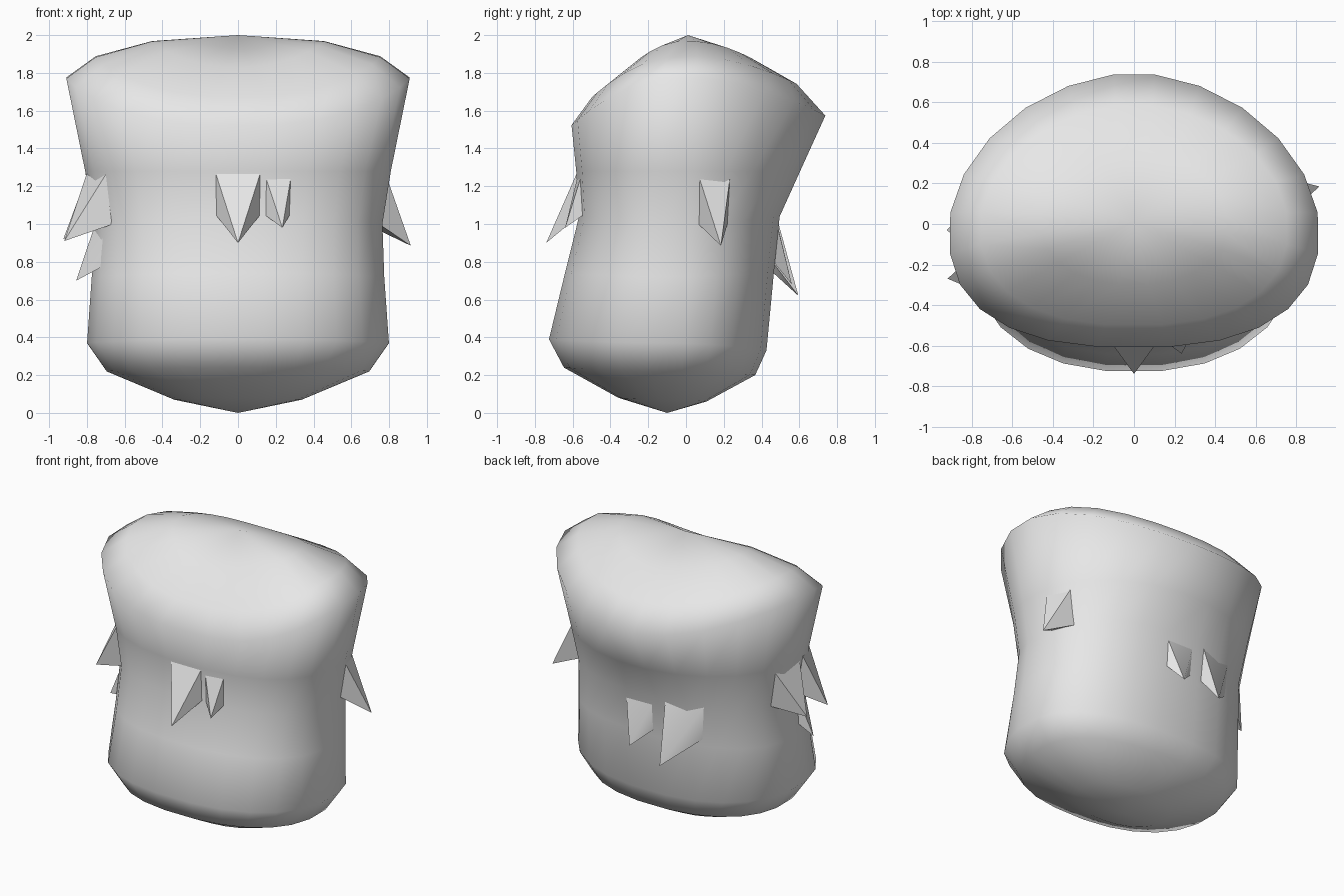
import bpy, bmesh
from math import cos, sin, pi, radians, copysign
from mathutils import Vector
from mathutils.bvhtree import BVHTree

old = bpy.data.objects.get("Cube")
if old:
    bpy.data.objects.remove(old, do_unlink=True)

GREY = (0.8, 0.8, 0.8, 1.0)
grey = bpy.data.materials.new("plain grey")
grey.use_nodes = True
grey.diffuse_color = GREY
grey.node_tree.nodes["Principled BSDF"].inputs["Base Color"].default_value = GREY

SIDES = 24


def power(value, n):
    return copysign(abs(value) ** (2 / n), value)


def ring(bm, width, front, back, mid, n_front, n_back, z_front, z_side, z_back):
    """Rounded loop whose front, sides and back sit at their own heights."""
    verts = []
    for i in range(SIDES):
        t = 2 * pi * (i + 0.5) / SIDES
        n, edge, z_edge = (n_back, back, z_back) if sin(t) > 0 else (n_front, front, z_front)
        depth = abs(power(sin(t), n))
        verts.append(bm.verts.new((width * power(cos(t), n),
                                   mid + (edge - mid) * depth,
                                   z_side + (z_edge - z_side) * depth ** 2)))
    return verts


def finish(bm, name, smooth_angle):
    bmesh.ops.recalc_face_normals(bm, faces=bm.faces[:])
    mesh = bpy.data.meshes.new(name)
    bm.to_mesh(mesh)
    mesh.materials.append(grey)
    obj = bpy.data.objects.new(name, mesh)
    bpy.context.collection.objects.link(obj)
    bpy.ops.object.select_all(action="DESELECT")
    obj.select_set(True)
    bpy.context.view_layer.objects.active = obj
    bpy.ops.object.shade_smooth_by_angle(angle=radians(smooth_angle))
    return obj


# Body: loops from the base to the crown
# half width, front y, back y, middle y, front and back roundness, front, side and back z
ROWS = [
    (0.34, -0.36, 0.11, -0.10, 2.2, 2.2, 0.08, 0.07, 0.06),
    (0.70, -0.65, 0.37, -0.10, 2.3, 2.3, 0.24, 0.22, 0.20),
    (0.805, -0.73, 0.43, -0.10, 2.3, 2.3, 0.39, 0.37, 0.33),
    (0.78, -0.645, 0.47, -0.08, 2.3, 2.3, 0.74, 0.72, 0.75),
    (0.77, -0.57, 0.50, -0.05, 2.4, 2.2, 1.04, 1.00, 1.04),
    (0.815, -0.585, 0.61, -0.04, 2.4, 2.0, 1.28, 1.28, 1.28),
    (0.915, -0.61, 0.745, -0.03, 2.5, 1.85, 1.52, 1.78, 1.57),
    (0.76, -0.50, 0.59, -0.01, 2.4, 1.9, 1.67, 1.89, 1.74),
    (0.46, -0.30, 0.36, 0.00, 2.2, 2.0, 1.83, 1.97, 1.87),
]
bm = bmesh.new()
loops = [ring(bm, *row) for row in ROWS]
for low, high in zip(loops, loops[1:]):
    for i in range(SIDES):
        j = (i + 1) % SIDES
        bm.faces.new((low[i], low[j], high[j], high[i]))
for loop, peak in ((loops[0], (0, -0.10, 0)), (loops[-1], (0, 0.01, 2.0))):
    tip = bm.verts.new(peak)
    for i in range(SIDES):
        bm.faces.new((loop[i], loop[(i + 1) % SIDES], tip))
finish(bm, "body", 180)
surface = BVHTree.FromBMesh(bm)
bm.free()


def root(angle, z):
    """Point just under the body surface in the given direction."""
    out = Vector((cos(radians(angle)), sin(radians(angle)), 0))
    hit = surface.ray_cast(out * 2 + Vector((0, 0, z)), -out)[0]
    return hit - out * 0.008


def tuft(name, start, end, top, bottom, tip):
    """Downward pointing barb with a four cornered root."""
    bm = bmesh.new()
    corners = [bm.verts.new(root(a, z)) for a, z in
               ((start, top), (end, top), (end, bottom), (start, bottom))]
    point = bm.verts.new(tip)
    bm.faces.new(corners)
    for i in range(4):
        bm.faces.new((corners[i], corners[(i + 1) % 4], point))
    finish(bm, name, 50)
    bm.free()


# Tufts: name, start and end direction, top and bottom of the root, tip
TUFTS = [
    ("front_tuft_large", 258, 282, 1.28, 1.05, (0, -0.74, 0.90)),
    ("front_tuft_small", 284, 297, 1.26, 1.05, (0.235, -0.64, 0.98)),
    ("right_tuft_front", 191, 208, 1.28, 1.00, (-0.92, -0.27, 0.91)),
    ("right_tuft_rear", 171, 189, 1.26, 1.00, (-0.925, -0.03, 0.92)),
    ("right_tuft_low", 191, 207, 1.00, 0.79, (-0.857, -0.20, 0.70)),
    ("left_tuft", 5, 18, 1.25, 1.00, (0.915, 0.185, 0.885)),
    ("back_tuft_large", 110, 137, 1.04, 0.80, (-0.21, 0.595, 0.62)),
    ("back_tuft_small", 75, 100, 1.00, 0.80, (0.05, 0.56, 0.68)),
]
for spec in TUFTS:
    tuft(*spec)
